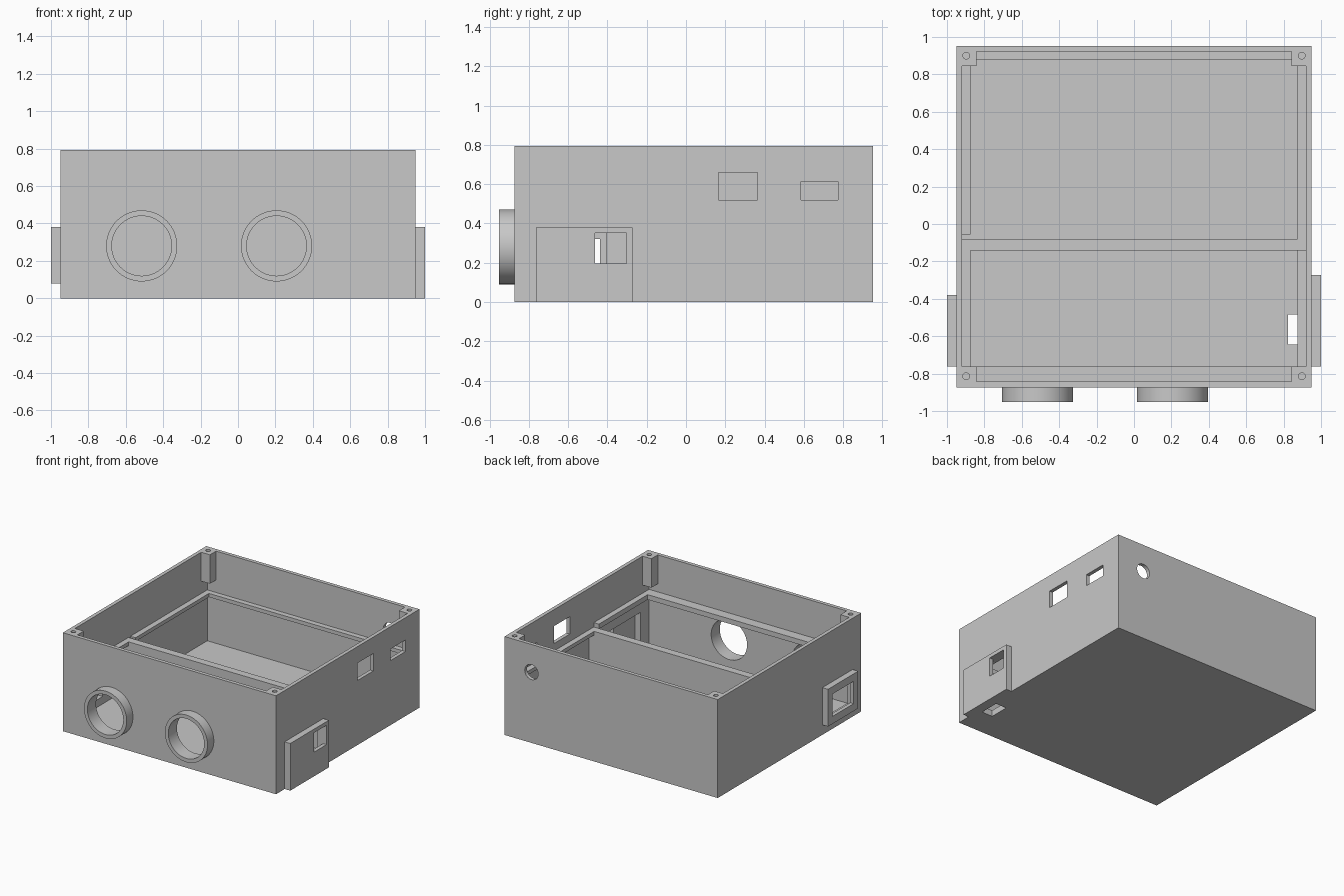
import bpy
import bmesh
import math
from mathutils import Matrix

old = bpy.data.objects.get("Cube")
if old:
    bpy.data.objects.remove(old, do_unlink=True)

GREY = (0.58, 0.58, 0.58, 1)
mat = bpy.data.materials.new("plain grey")
mat.use_nodes = True
mat.diffuse_color = GREY
mat.node_tree.nodes["Principled BSDF"].inputs["Base Color"].default_value = GREY


def make(name, bm):
    mesh = bpy.data.meshes.new(name)
    bm.to_mesh(mesh)
    bm.free()
    mesh.materials.append(mat)
    ob = bpy.data.objects.new(name, mesh)
    bpy.context.collection.objects.link(ob)
    return ob


def box(name, x, y, z):
    bm = bmesh.new()
    bmesh.ops.create_cube(bm, size=1)
    for v in bm.verts:
        for i, (lo, hi) in enumerate((x, y, z)):
            v.co[i] = lo if v.co[i] < 0 else hi
    return make(name, bm)


def cylinder(name, centre, radius, depth, along_y=True, sides=64):
    bm = bmesh.new()
    turn = Matrix.Rotation(math.pi / 2, 4, "X") if along_y else Matrix()
    bmesh.ops.create_cone(bm, cap_ends=True, segments=sides, radius1=radius, radius2=radius,
                          depth=depth, matrix=Matrix.Translation(centre) @ turn)
    return make(name, bm)


def combine(target, tool, operation):
    mod = target.modifiers.new(operation.title(), "BOOLEAN")
    mod.operation = operation
    mod.solver = "EXACT"
    mod.object = tool
    bpy.context.view_layer.objects.active = target
    bpy.ops.object.modifier_apply(modifier=mod.name)
    bpy.data.objects.remove(tool, do_unlink=True)


def cut(*args):
    combine(case, box("cutter", *args), "DIFFERENCE")


def add(*args):
    combine(case, box("addition", *args), "UNION")


W, FRONT, BACK, TOP = 0.95, -0.873, 0.953, 0.793
WALL, FLOOR = 0.03, 0.05
IN, LIP = W - WALL, 0.875
EMBED = IN + 0.01
LOW_RIM, HIGH_RIM = (0.43, 0.46), (0.455, 0.495)
TUBES, TUBE_Z = (-0.515, 0.206), 0.28

# Thin-walled case
case = box("case", (-W, W), (FRONT, BACK), (0, TOP))
cut((-IN, IN), (FRONT + WALL, BACK - WALL), (FLOOR, 1))

# Partition, and support lips around the two compartments
add((-EMBED, EMBED), (-0.142, -0.08), (FLOOR - 0.01, LOW_RIM[1]))
add((-EMBED, EMBED), (0.88, BACK - 0.02), LOW_RIM)
add((-EMBED, -LIP), (-0.055, 0.89), LOW_RIM)
add((LIP, EMBED), (-0.09, 0.89), LOW_RIM)
add((-EMBED, -LIP), (-0.77, -0.13), LOW_RIM)
add((-EMBED, EMBED), (FRONT + 0.02, -0.762), HIGH_RIM)
add((LIP, EMBED), (-0.77, -0.14), HIGH_RIM)

# Side plates
add((W - 0.01, 1), (-0.763, -0.272), (0, 0.38))
add((-1, -W + 0.01), (-0.763, -0.38), (0.08, 0.38))
# Pockets behind the plates, then their openings
cut((IN - 0.02, 0.97), (-0.733, -0.302), (FLOOR, 0.35))
cut((-0.97, -IN + 0.02), (-0.733, -0.408), (0.11, 0.35))
cut((W, 1.1), (-0.463, -0.302), (0.195, 0.35))
cut((-1.1, -W), (-0.705, -0.437), (0.14, 0.32))
# Floor slot
cut((0.823, IN), (-0.645, -0.485), (-0.1, 0.1))
# Upper windows
cut((0.9, 1.1), (0.165, 0.365), (0.52, 0.66))
cut((0.9, 1.1), (0.585, 0.775), (0.52, 0.613))
# Round port in the back
combine(case, cylinder("cutter", (0.71, BACK, 0.57), 0.06, 0.2), "DIFFERENCE")

# Front tubes
for x in TUBES:
    combine(case, cylinder("tube", (x, -0.9065, TUBE_Z), 0.19, 0.093), "UNION")
    combine(case, cylinder("bore", (x, -0.85, TUBE_Z), 0.16, 0.3), "DIFFERENCE")

# Corner screw posts
for sx in (-1, 1):
    for ys, screw_y in (((-0.853, -0.762), -0.814), ((0.845, 0.933), 0.9)):
        add(sorted((sx * 0.842, sx * EMBED)), ys, (0.56, TOP))
        screw = cylinder("screw_hole", (sx * 0.897, screw_y, TOP), 0.018, 0.24, False, 24)
        combine(case, screw, "DIFFERENCE")

bpy.ops.object.select_all(action="DESELECT")
case.select_set(True)
bpy.context.view_layer.objects.active = case
bpy.ops.object.shade_smooth_by_angle(angle=math.radians(30))
